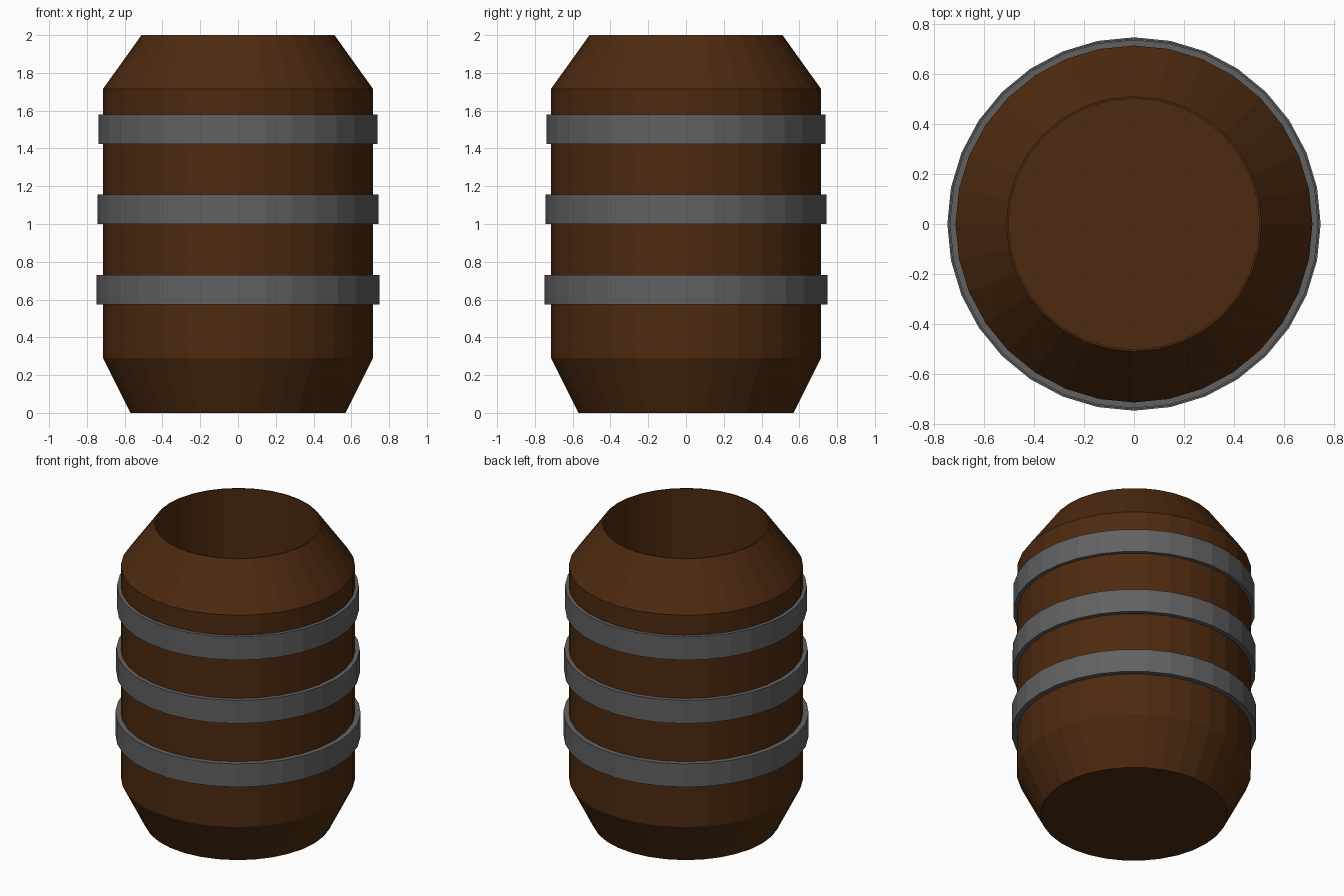
import bpy, bmesh
from math import cos, sin, tau

if "Cube" in bpy.data.objects:
    bpy.data.objects.remove(bpy.data.objects["Cube"])

SIDES = 32


def material(name, rgb):
    m = bpy.data.materials.new(name)
    m.diffuse_color = (*rgb, 1)
    m.use_nodes = True
    m.node_tree.nodes["Principled BSDF"].inputs["Base Color"].default_value = m.diffuse_color
    return m


def lathe(name, profile, mat, closed=False):
    """Revolve (radius, z) points round z; open profiles get end caps."""
    bm = bmesh.new()
    rings = [[bm.verts.new((r * cos(tau * i / SIDES), r * sin(tau * i / SIDES), z))
              for i in range(SIDES)] for r, z in profile]
    pairs = list(zip(rings, rings[1:]))
    if closed:
        pairs.append((rings[-1], rings[0]))
    else:
        bm.faces.new(rings[0][::-1])
        bm.faces.new(rings[-1])
    for a, b in pairs:
        for i in range(SIDES):
            j = (i + 1) % SIDES
            bm.faces.new((a[i], a[j], b[j], b[i]))
    bmesh.ops.recalc_face_normals(bm, faces=bm.faces)
    mesh = bpy.data.meshes.new(name)
    bm.to_mesh(mesh)
    bm.free()
    mesh.materials.append(mat)
    obj = bpy.data.objects.new(name, mesh)
    bpy.context.collection.objects.link(obj)
    return obj


wood = material("dark_wood", (0.075, 0.023, 0.005))
iron = material("iron", (0.12, 0.12, 0.12))

# Barrel body: outer wall, thin rim, then straight hollow down to the floor
lathe("barrel_body", [(0.57, 0), (0.715, 0.29), (0.715, 1.715), (0.511, 2.0),
                      (0.503, 2.0), (0.503, 0.1)], wood)

# Metal hoops, slightly wider toward the bottom
for name, z, r in (("lower_hoop", 0.652, 0.748),
                   ("middle_hoop", 1.077, 0.743),
                   ("upper_hoop", 1.502, 0.738)):
    h = 0.078
    lathe(name, [(r, z - h), (r, z + h), (0.705, z + h), (0.705, z - h)],
          iron, closed=True)
